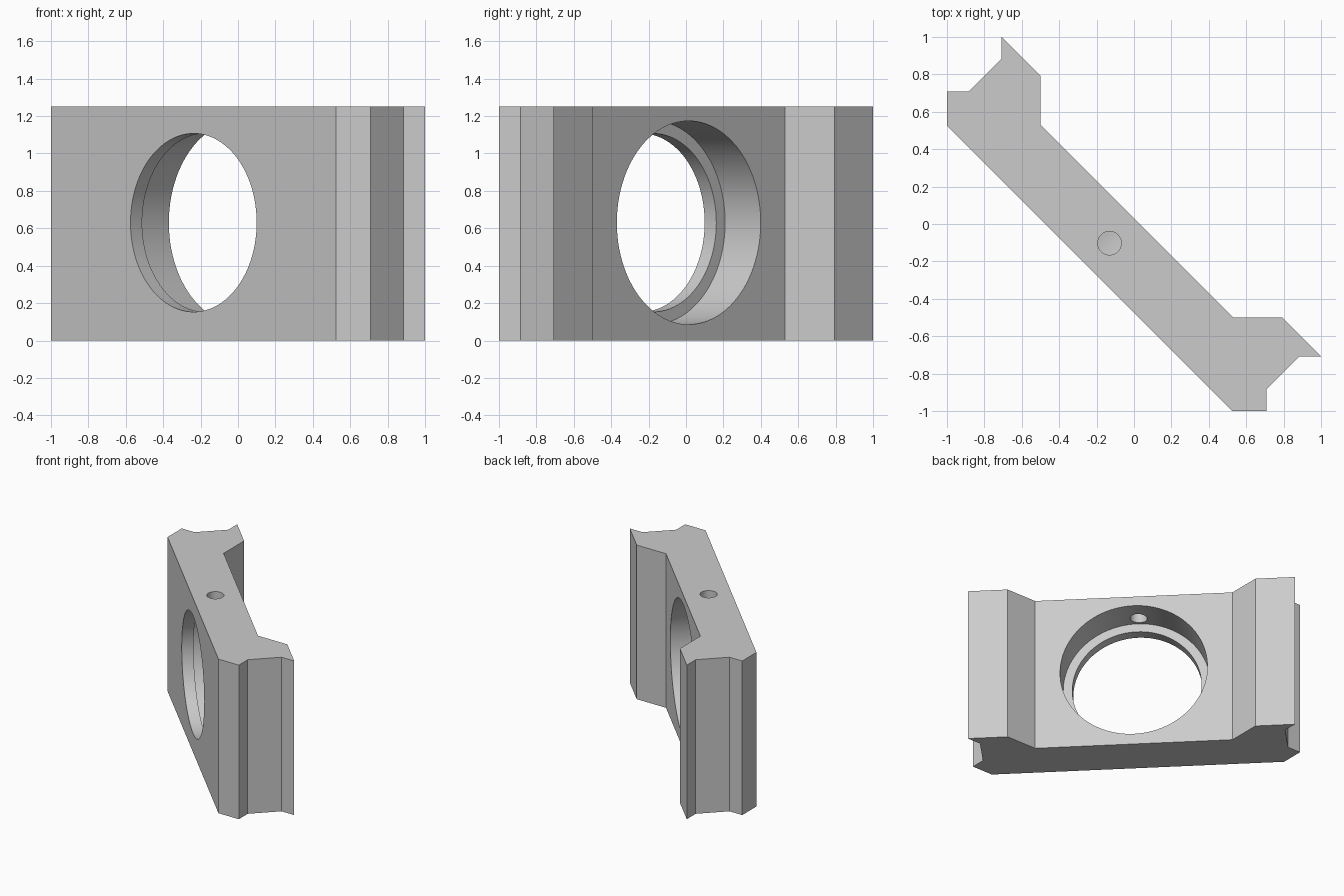
import bpy
import bmesh
from math import radians
from mathutils import Matrix, Vector

if "Cube" in bpy.data.objects:
    bpy.data.objects.remove(bpy.data.objects["Cube"], do_unlink=True)

HEIGHT = 1.25
MID_Z = 0.63
FRONT, BACK = -0.336, 0.021      # front and back planes of the web
STEP = -0.248                    # depth of the counterbore floor

grey = bpy.data.materials.new("plain_grey")
grey.use_nodes = True
grey.diffuse_color = (0.6, 0.6, 0.6, 1)
grey.node_tree.nodes["Principled BSDF"].inputs["Base Color"].default_value = (0.6, 0.6, 0.6, 1)


def make_object(name, bm):
    mesh = bpy.data.meshes.new(name)
    bmesh.ops.recalc_face_normals(bm, faces=bm.faces)
    bm.to_mesh(mesh)
    bm.free()
    mesh.materials.append(grey)
    obj = bpy.data.objects.new(name, mesh)
    bpy.context.collection.objects.link(obj)
    return obj


def cut_cylinder(body, start, end, radius, segments):
    """Subtract a round hole running from start to end."""
    start, end = Vector(start), Vector(end)
    axis = end - start
    turn = axis.to_track_quat("Z", "Y").to_matrix().to_4x4()
    bm = bmesh.new()
    bmesh.ops.create_cone(bm, cap_ends=True, segments=segments, radius1=radius,
                          radius2=radius, depth=axis.length,
                          matrix=Matrix.Translation((start + end) / 2) @ turn)
    cutter = make_object("hole_cutter", bm)
    cutter.hide_render = True
    mod = body.modifiers.new("hole", "BOOLEAN")
    mod.operation = "DIFFERENCE"
    mod.solver = "EXACT"
    mod.object = cutter
    bpy.context.view_layer.objects.active = body
    bpy.ops.object.modifier_apply(modifier=mod.name)
    bpy.data.objects.remove(cutter, do_unlink=True)


# Mount plate: half profile with the flared, notched end, mirrored and extruded
half = [(1.078, FRONT), (1.207, -0.207), (1.126, -0.126), (1.126, 0.126),
        (1.207, 0.207), (0.914, 0.207), (0.728, BACK)]
profile = half + [(-x, y) for x, y in reversed(half)]
bm = bmesh.new()
base = bm.faces.new([bm.verts.new((x, y, 0)) for x, y in profile])
top = bmesh.ops.extrude_face_region(bm, geom=[base], use_keep_orig=True)
bmesh.ops.translate(bm, vec=(0, 0, HEIGHT),
                    verts=[v for v in top["geom"] if isinstance(v, bmesh.types.BMVert)])
plate = make_object("mount_plate", bm)

# Through bore, wider counterbore from the back, and set-screw hole from the top
cut_cylinder(plate, (0, -0.6, MID_Z), (0, 0.4, MID_Z), 0.477, 96)
cut_cylinder(plate, (0, STEP, MID_Z), (0, 0.4, MID_Z), 0.544, 96)
cut_cylinder(plate, (-0.02, -0.165, MID_Z), (-0.02, -0.165, HEIGHT + 0.2), 0.063, 48)

# Smooth bores with crisp edges, then stand the plate diagonally
bpy.ops.object.select_all(action="DESELECT")
plate.select_set(True)
bpy.context.view_layer.objects.active = plate
bpy.ops.object.shade_smooth_by_angle(angle=radians(30))
plate.rotation_euler.z = radians(-45)
